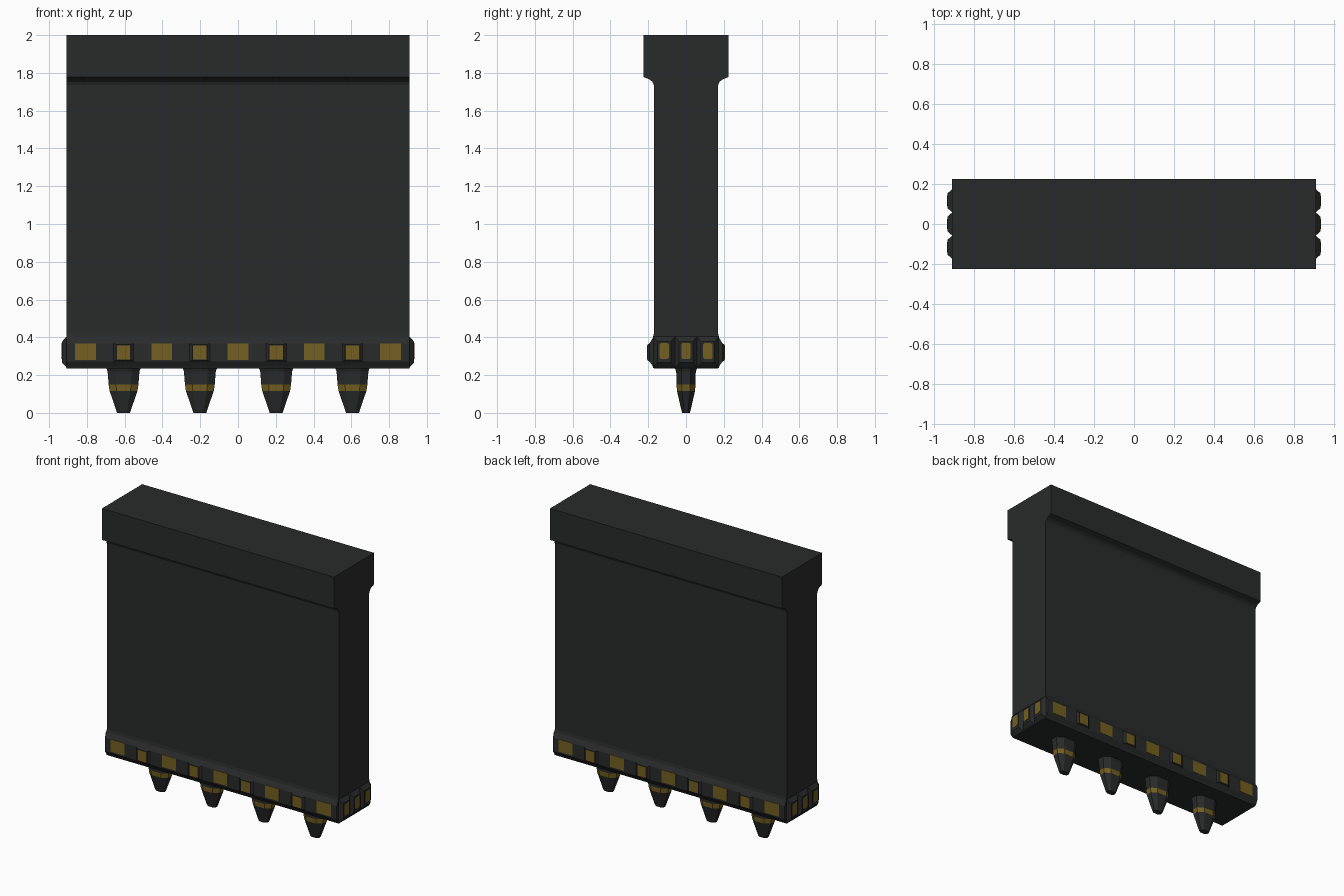
import bpy, bmesh

if "Cube" in bpy.data.objects:
    bpy.data.objects.remove(bpy.data.objects["Cube"])


def material(name, col):
    m = bpy.data.materials.new(name)
    m.diffuse_color = (*col, 1)
    m.use_nodes = True
    m.node_tree.nodes["Principled BSDF"].inputs["Base Color"].default_value = m.diffuse_color
    return m


DARK = material("charcoal", (0.022, 0.024, 0.023))
GOLD = material("dull_gold", (0.17, 0.115, 0.015))


def loft(name, rings, mats=(DARK,), gold_band=None):
    """Skin a stack of equal-length rings and cap both ends."""
    bm = bmesh.new()
    rows = [[bm.verts.new(p) for p in r] for r in rings]
    n = len(rows[0])
    for k in range(len(rows) - 1):
        for i in range(n):
            j = (i + 1) % n
            f = bm.faces.new((rows[k][i], rows[k][j], rows[k + 1][j], rows[k + 1][i]))
            f.material_index = int(k == gold_band)
    bm.faces.new(rows[0])
    bm.faces.new(rows[-1])
    bmesh.ops.recalc_face_normals(bm, faces=bm.faces)
    me = bpy.data.meshes.new(name)
    bm.to_mesh(me)
    bm.free()
    ob = bpy.data.objects.new(name, me)
    bpy.context.collection.objects.link(ob)
    for m in mats:
        me.materials.append(m)
    return ob


def stud(name, axis, side, centre, rings, zc, mat=DARK, cut=0.0):
    """Tapered stud on a wall; rings = (distance out, half width, half height)."""
    out = []
    for d, w, h in rings:
        if cut:
            pts = [(w, h - cut), (w - cut, h), (cut - w, h), (-w, h - cut),
                   (-w, cut - h), (cut - w, -h), (w - cut, -h), (w, cut - h)]
        else:
            pts = [(w, h), (-w, h), (-w, -h), (w, -h)]
        out.append([(side * d, centre + u, zc + v) if axis == 'X'
                    else (centre + u, side * d, zc + v) for u, v in pts])
    return loft(name, out, (mat,))


# Main slab: half profile (y, z) mirrored and extruded along x
half = [(0.17, 0.235), (0.178, 0.25), (0.193, 0.272), (0.193, 0.368), (0.183, 0.385),
        (0.174, 0.40), (0.17, 0.42), (0.17, 1.735), (0.177, 1.752), (0.192, 1.765),
        (0.225, 1.778), (0.225, 2.0)]
profile = half + [(-y, z) for y, z in reversed(half)]
loft("body", [[(x, y, z) for y, z in profile] for x in (-0.908, 0.908)])

# Windows along front and back: wide flush ones and small raised ones
for side in (-1, 1):
    for i in range(-4, 5):
        x = i * 0.202
        if i % 2:
            stud("window_frame", 'Y', side, x, [(0.18, 0.056, 0.05), (0.193, 0.054, 0.048),
                                               (0.204, 0.039, 0.042)], 0.32)
            stud("small_window", 'Y', side, x, [(0.20, 0.035, 0.038), (0.206, 0.035, 0.038)],
                 0.32, GOLD)
        else:
            stud("wide_window", 'Y', side, x, [(0.18, 0.055, 0.043), (0.195, 0.055, 0.043)],
                 0.324, GOLD)

# Three faceted bays with windows at each end
for side in (-1, 1):
    for y in (-0.116, 0, 0.116):
        stud("end_bay", 'X', side, y, [(0.90, 0.058, 0.085), (0.907, 0.058, 0.083),
                                       (0.932, 0.036, 0.055)], 0.322)
        stud("end_window", 'X', side, y, [(0.925, 0.025, 0.042), (0.934, 0.025, 0.042)],
             0.327, GOLD, 0.008)


# Tapered pegs under the slab, each with a gold band
def octagon(x, z, a, b):
    return [(x + a * u, b * v, z) for u, v in
            [(1, .45), (.5, 1), (-.5, 1), (-1, .45), (-1, -.45), (-.5, -1), (.5, -1), (1, -.45)]]


stack = [(0.24, 0.092, 0.06), (0.222, 0.085, 0.053), (0.205, 0.083, 0.051),
         (0.15, 0.079, 0.05), (0.117, 0.074, 0.048), (0.012, 0.038, 0.024), (0.0, 0.034, 0.02)]
for x in (-0.606, -0.202, 0.202, 0.606):
    loft("peg", [octagon(x, z, a, b) for z, a, b in stack], (DARK, GOLD), 3)
